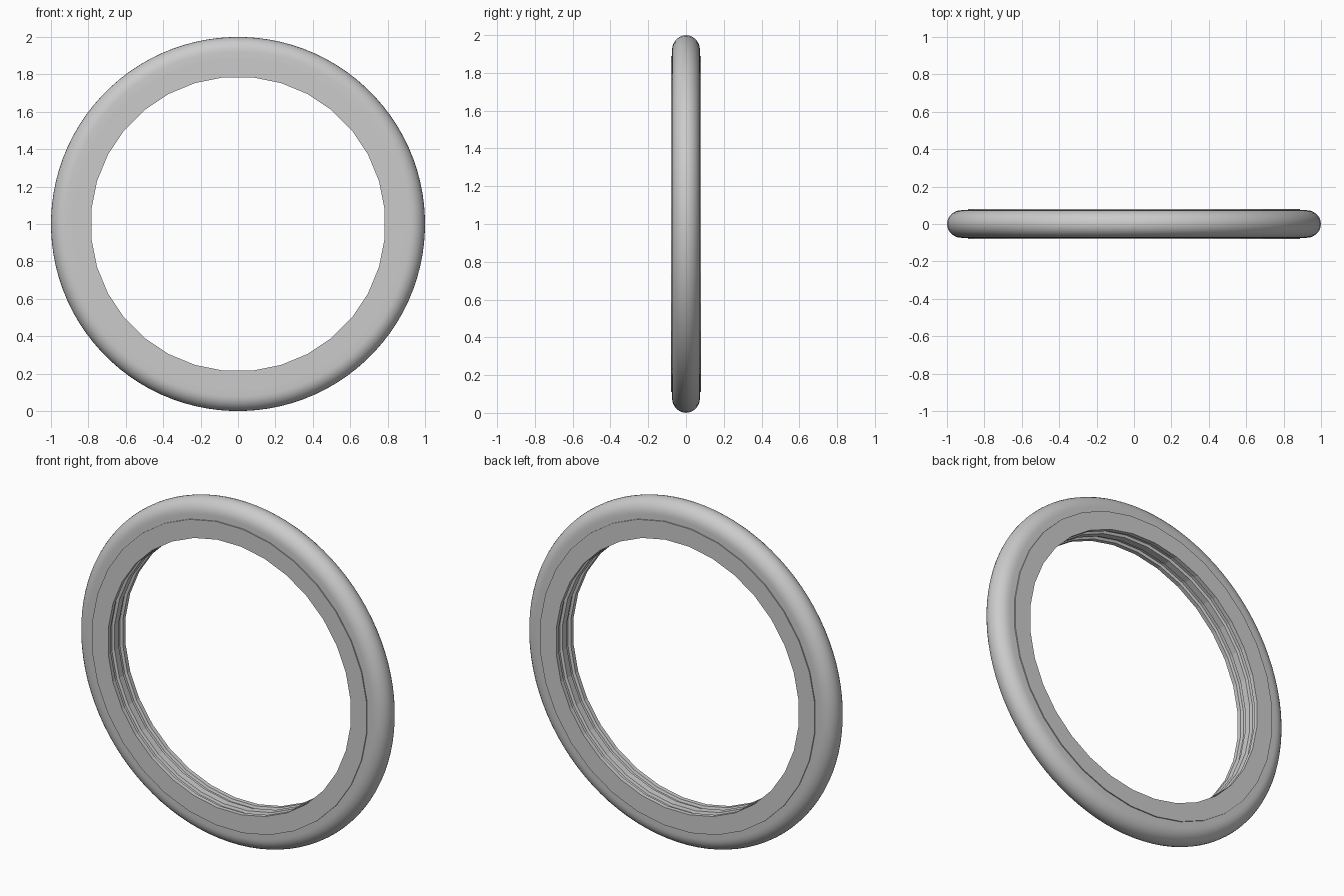
import bpy
import bmesh
from math import sin, cos, pi, radians

cube = bpy.data.objects.get("Cube")
if cube:
    bpy.data.objects.remove(cube, do_unlink=True)

grey = bpy.data.materials.new("plain grey")
grey.use_nodes = True
colour = (0.6, 0.6, 0.6, 1)
grey.diffuse_color = colour
grey.node_tree.nodes["Principled BSDF"].inputs["Base Color"].default_value = colour


def lathe(name, profile, sides, smooth):
    """Turn a closed (radius, y) profile about the y axis, centred at z = 1."""
    bm = bmesh.new()
    rings = []
    for i in range(sides):
        a = 2 * pi * (i + 0.5) / sides
        rings.append([bm.verts.new((r * sin(a), y, 1 + r * cos(a))) for r, y in profile])
    n = len(profile)
    for i in range(sides):
        p, q = rings[i], rings[(i + 1) % sides]
        for j in range(n):
            k = (j + 1) % n
            bm.faces.new((p[j], p[k], q[k], q[j]))
    bmesh.ops.recalc_face_normals(bm, faces=bm.faces)
    mesh = bpy.data.meshes.new(name)
    bm.to_mesh(mesh)
    bm.free()
    mesh.materials.append(grey)
    obj = bpy.data.objects.new(name, mesh)
    bpy.context.collection.objects.link(obj)
    if smooth:
        bpy.ops.object.select_all(action="DESELECT")
        obj.select_set(True)
        bpy.context.view_layer.objects.active = obj
        bpy.ops.object.shade_smooth_by_angle(angle=radians(40))
    return obj


# Rounded outer tube: flat sides running into a half-round edge
half, crown = 0.074, 0.078
edge = [(1 - crown + crown * cos(t), half * sin(t))
        for t in [pi * (i / 14 - 0.5) for i in range(15)]]
lathe("outer_tube", [(0.87, -half)] + edge + [(0.87, half)], 96, True)

# Flat-sided inner band with two shallow grooves around the bore
bore, groove, side = 0.788, 0.803, 0.08
half_bore = [(0.893, side), (bore, side), (bore, 0.055),
             (groove, 0.05), (groove, 0.025), (bore, 0.02)]
profile = half_bore + [(r, -y) for r, y in reversed(half_bore)]
lathe("inner_band", profile, 32, False)
